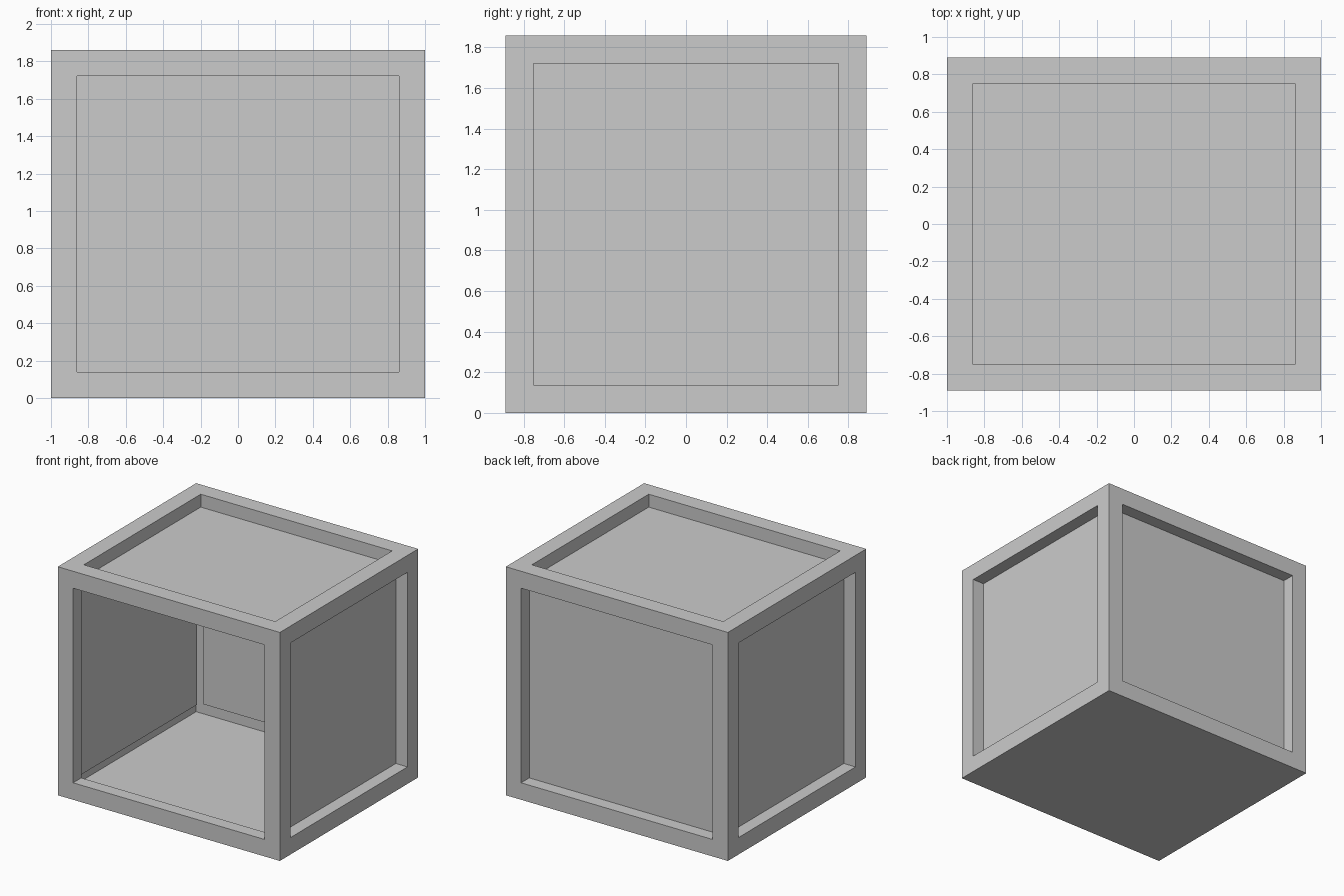
import bpy, bmesh
from mathutils import Matrix, Vector

if "Cube" in bpy.data.objects:
    bpy.data.objects.remove(bpy.data.objects["Cube"])

SIZE = Vector((2.0, 1.78, 1.86))
BORDER, RECESS = 0.138, 0.105

# Box shell standing on the ground
bm = bmesh.new()
bmesh.ops.create_cube(bm, size=1.0, matrix=Matrix.Translation((0, 0, SIZE.z / 2)) @ Matrix.Diagonal((*SIZE, 1.0)))
bm.normal_update()

# Framed, recessed panel on every side except the flat base
panels = [f for f in bm.faces if f.normal.z > -0.5]
front = next(f for f in panels if f.normal.y < -0.5)
bmesh.ops.inset_individual(bm, faces=panels, thickness=BORDER, use_even_offset=True)
for f in panels:
    n = f.normal.copy()
    new = bmesh.ops.extrude_discrete_faces(bm, faces=[f])["faces"][0]
    bmesh.ops.translate(bm, verts=new.verts, vec=-n * RECESS)
    if n.y < -0.5:
        front = new

# Open front
bmesh.ops.delete(bm, geom=[front], context='FACES_ONLY')

mesh = bpy.data.meshes.new("open_crate")
bm.to_mesh(mesh)
bm.free()
bpy.context.collection.objects.link(bpy.data.objects.new("open_crate", mesh))
